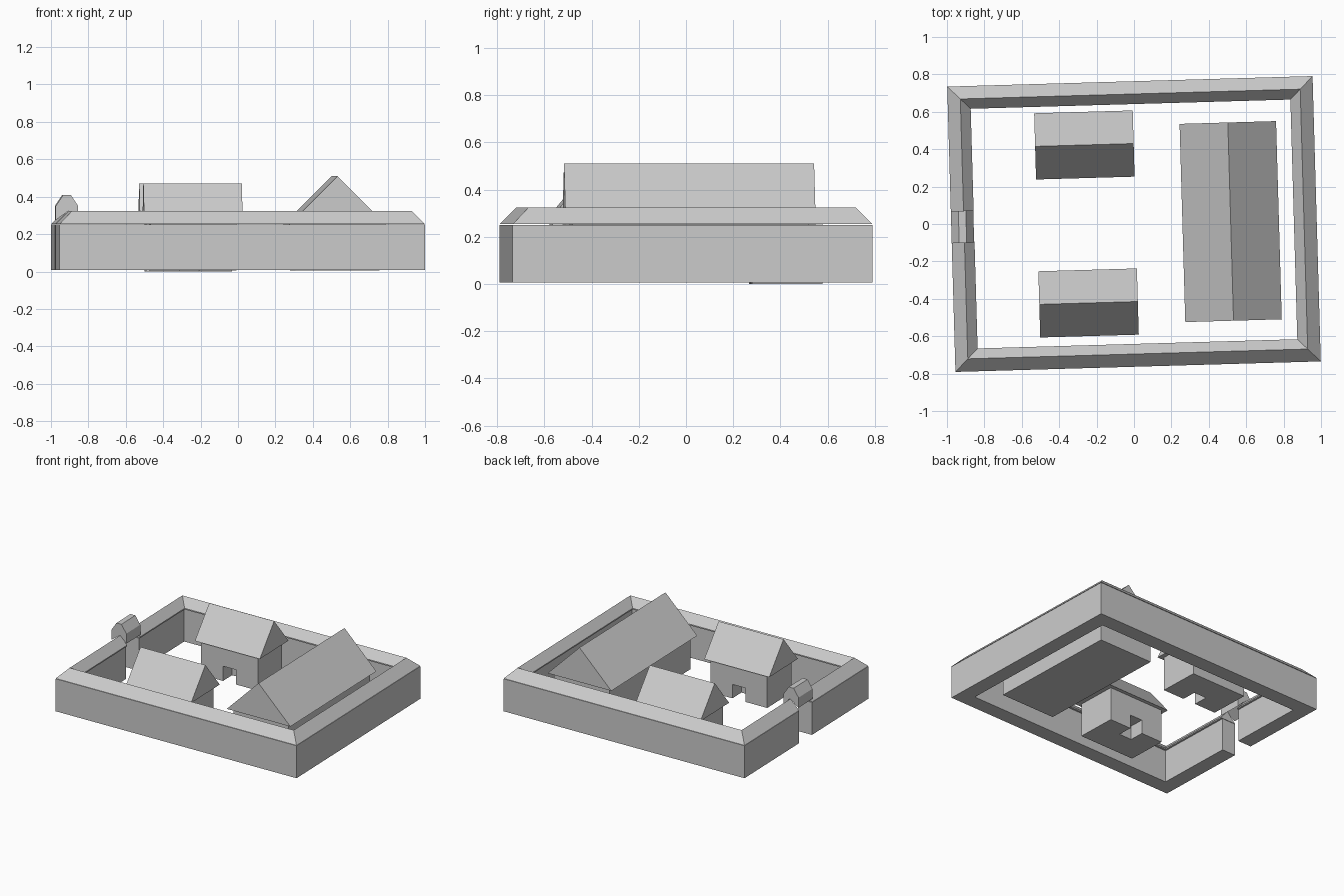
import bpy, bmesh
from math import radians
from mathutils import Matrix

if "Cube" in bpy.data.objects:
    bpy.data.objects.remove(bpy.data.objects["Cube"])

ROT = Matrix.Rotation(radians(1.65), 4, 'Z')   # whole compound is slightly turned
HX, HY = 0.977, 0.763                          # half size of the outer wall


def finish(name, bm):
    bmesh.ops.recalc_face_normals(bm, faces=bm.faces)
    me = bpy.data.meshes.new(name)
    bm.to_mesh(me)
    bm.free()
    ob = bpy.data.objects.new(name, me)
    bpy.context.collection.objects.link(ob)
    ob.matrix_world = ROT
    return ob


def box(name, x, y, z0, sx, sy, sz):
    bm = bmesh.new()
    bmesh.ops.create_cube(bm, size=1, matrix=Matrix.Translation((x, y, z0 + sz / 2))
                          @ Matrix.Diagonal((sx, sy, sz, 1)))
    return finish(name, bm)


def prism(name, profile, center, length, along_x):
    """Extrude a (side, z) profile along x or y."""
    bm = bmesh.new()
    cx, cy = center
    ends = []
    for s in (-length / 2, length / 2):
        ends.append([bm.verts.new((cx + s, cy + p, z) if along_x else (cx + p, cy + s, z))
                     for p, z in profile])
    n = len(profile)
    for e in ends:
        bm.faces.new(e)
    for i in range(n):
        j = (i + 1) % n
        bm.faces.new((ends[0][i], ends[0][j], ends[1][j], ends[1][i]))
    return finish(name, bm)


def ring(name, profile):
    """Sweep an (inset, z) profile around the rectangle with mitred corners."""
    bm = bmesh.new()
    loops = [[bm.verts.new((sx * (HX - d), sy * (HY - d), z)) for d, z in profile]
             for sx, sy in ((-1, -1), (1, -1), (1, 1), (-1, 1))]
    n = len(profile)
    for k in range(4):
        a, b = loops[k], loops[(k + 1) % 4]
        for i in range(n):
            j = (i + 1) % n
            bm.faces.new((a[i], a[j], b[j], b[i]))
    return finish(name, bm)


def cut(ob, cutter):
    cutter.hide_render = True
    cutter.hide_viewport = True
    mod = ob.modifiers.new("opening", 'BOOLEAN')
    mod.operation = 'DIFFERENCE'
    mod.solver = 'EXACT'
    mod.object = cutter


def gable_roof(name, center, half, eave, ridge, length, along_x):
    return prism(name, [(-half, eave), (half, eave), (0, ridge)], center, length, along_x)


# Perimeter wall and its pitched cap, opened at the gate
wall = ring("perimeter_wall", [(0, 0.007), (0, 0.25), (0.112, 0.25), (0.112, 0.007)])
cap = ring("wall_cap", [(0, 0.253), (0.068, 0.323), (0.122, 0.262), (0.122, 0.253)])
gate_cutter = box("gate_cutter", -0.92, 0.011, -0.1, 0.3, 0.16, 0.6)
cut(wall, gate_cutter)
cut(cap, gate_cutter)

# Gate roof straddling the wall
prism("gate_roof", [(-0.06, 0.275), (-0.06, 0.35), (-0.02, 0.41), (0.02, 0.41),
                    (0.06, 0.35), (0.06, 0.275), (0.045, 0.29), (0.01, 0.325)],
      (-0.917, 0.011), 0.172, False)

# Two small houses whose doorways face the courtyard
for tag, x, y, side in (("back", -0.253, 0.43, -1), ("front", -0.255, -0.415, 1)):
    body = box(tag + "_house_body", x, y, 0.0 if side < 0 else 0.006, 0.46, 0.30, 0.255)
    cutter = box(tag + "_doorway_cutter", x, y + side * 0.15, -0.1, 0.105, 0.22, 0.21)
    cut(body, cutter)
    gable_roof(tag + "_house_roof", (x, y), 0.177, 0.255, 0.47, 0.527, True)

# Long main hall
hall = (0.517, -0.002)
box("main_hall_body", *hall, 0.006, 0.45, 1.0, 0.246)
gable_roof("main_hall_roof", hall, 0.258, 0.252, 0.51, 1.06, False)
